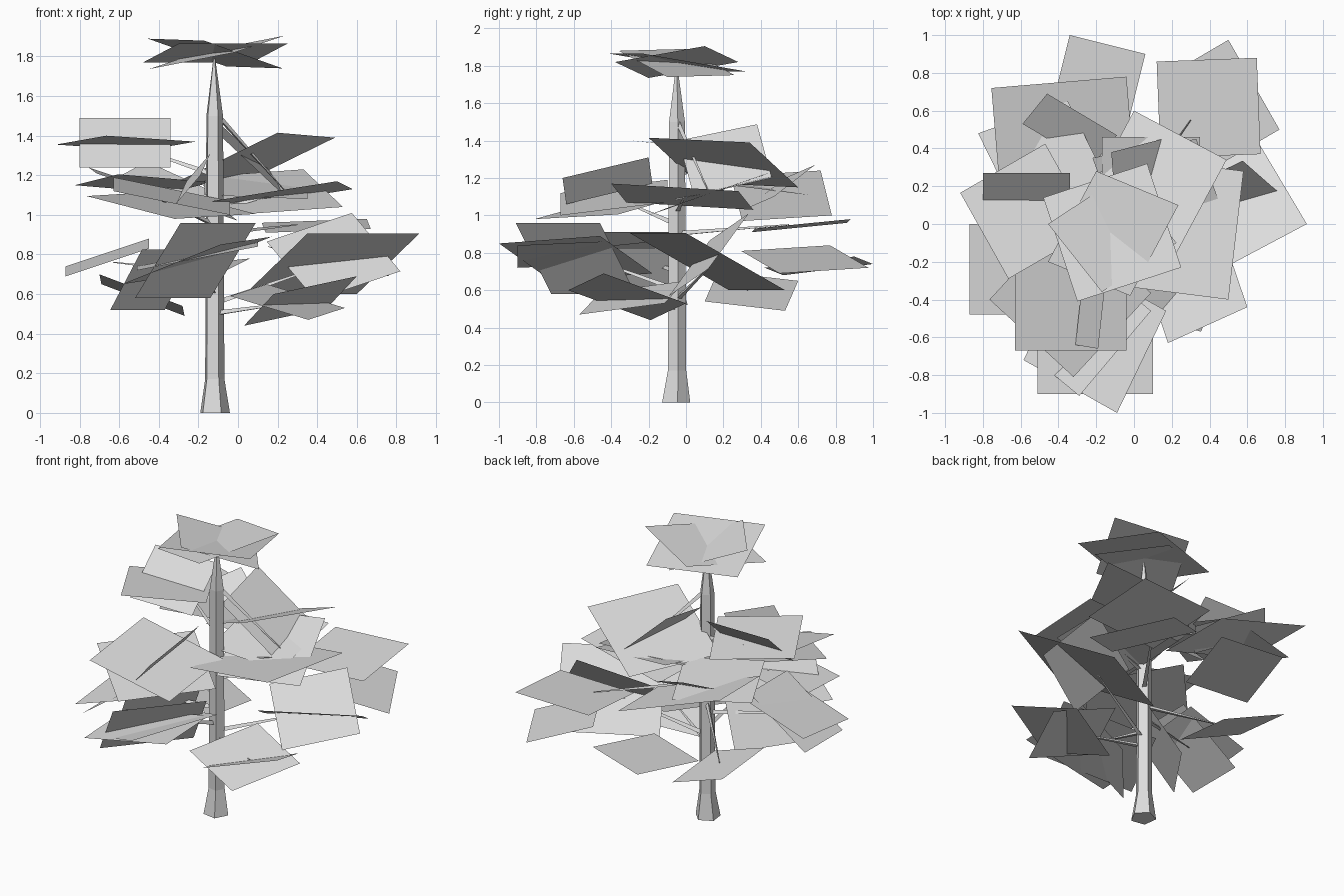
import bpy, bmesh, math
from mathutils import Vector

grey = bpy.data.materials.new("pale_grey")
grey.diffuse_color = (0.72, 0.72, 0.72, 1)


def make_object(name, bm):
    mesh = bpy.data.meshes.new(name)
    bm.to_mesh(mesh)
    bm.free()
    mesh.materials.append(grey)
    obj = bpy.data.objects.new(name, mesh)
    bpy.context.collection.objects.link(obj)
    return obj


def foliage(name, *cards):
    """Flat leaf cards, each given by three consecutive corners."""
    bm = bmesh.new()
    for corners in cards:
        a, b, c = (Vector(p) for p in corners)
        if (b - a).cross(c - b).z < 0:
            a, c = c, a
        bm.faces.new([bm.verts.new(p) for p in (a, b, c, a + c - b)])
    return make_object(name, bm)


def tube(name, rings, sides, turn=0.0):
    """Loft of horizontal rings (centre, radius)."""
    bm = bmesh.new()
    loops = []
    for (x, y, z), r in rings:
        loops.append([bm.verts.new((x + r * math.cos(turn + i * math.tau / sides),
                                    y + r * math.sin(turn + i * math.tau / sides), z))
                      for i in range(sides)])
    for low, high in zip(loops, loops[1:]):
        for i in range(sides):
            j = (i + 1) % sides
            bm.faces.new((low[i], low[j], high[j], high[i]))
    bm.faces.new(loops[0][::-1])
    bm.faces.new(loops[-1])
    return make_object(name, bm)


def branch(name, start, end, r=0.016):
    """Thin three-sided tapered limb."""
    bm = bmesh.new()
    a, b = Vector(start), Vector(end)
    bmesh.ops.create_cone(bm, segments=3, radius1=r, radius2=0.003,
                          depth=(b - a).length, cap_ends=True)
    turn = (b - a).to_track_quat('Z', 'Y')
    for v in bm.verts:
        v.co = turn @ v.co + (a + b) / 2
    return make_object(name, bm)


# Trunk with flared foot and pointed tip
tx, ty = -0.12, -0.05
tube("trunk", [((tx, -0.056, 0), 0.08), ((tx, ty, 0.17), 0.052), ((tx, ty, 1.5), 0.045),
               ((tx, ty, 1.79), 0.005)], 5, math.radians(8))

# Branches reaching into the foliage
for i, (z, end) in enumerate([
        (1.52, (0.23, 0.12, 1.13)), (1.2, (-0.55, 0.18, 1.35)),
        (1.02, (0.25, 0.0, 1.12)), (0.95, (-0.4, -0.35, 1.08)), (0.9, (0.3, 0.55, 0.95)),
        (0.6, (-0.2, -0.6, 0.8)), (0.55, (0.45, 0.15, 0.75)), (0.7, (-0.63, -0.23, 0.76)),
        (0.5, (0.3, -0.3, 0.56)), (0.78, (-0.48, 0.33, 0.6))]):
    branch("branch_%d" % (i + 1), (tx, ty, z), end)

# Crown at the tip
foliage("crown_foliage",
        ((-.48, .14, 1.77), (.07, .32, 1.77), (.25, -.23, 1.865)),
        ((-.455, -.2, 1.735), (-.2, .28, 1.82), (.235, .1, 1.905)),
        ((-.455, 0, 1.89), (-.17, -.36, 1.88), (.225, -.1, 1.74)))

# Upper tier
foliage("upper_foliage",
        ((-.8, .0, 1.24), (-.34, .0, 1.24), (-.34, .27, 1.49)),
        ((-.92, .165, 1.355), (-.47, .425, 1.325), (-.215, -.03, 1.37)),
        ((.2, -.2, 1.415), (.49, .34, 1.39), (0, .6, 1.15)),
        ((-.12, .38, 1.487), (-.09, -.04, 1.4), (.22, .04, 1.11)))

# Middle tier, left and right
foliage("middle_left_foliage",
        ((-.31, -.64, 1.06), (-.19, -.66, 1.2), (-.14, -.2, 1.31)),
        ((-.765, -.4, 1.095), (-.32, -.81, .98), (.09, -.365, 1.005)),
        ((-.825, .48, 1.15), (-.35, .65, 1.11), (-.13, .2, 1.165)),
        ((-.63, -.67, 1.12), (-.04, -.67, 1.0), (-.04, -.1, 1.07)),
        ((-.755, .72, 1.24), (-.04, .78, 1.0), (0, .3, .97)),
        ((-.59, .53, 1.2), (-.46, .69, 1.27), (-.09, .47, 1.1)))
foliage("middle_right_foliage",
        ((.5, -.4, 1.17), (.58, .28, 1.13), (-.05, .36, 1.03)),
        ((.33, .45, 1.23), (.53, -.1, 1.04), (-.02, -.2, 1.0)),
        ((-.17, -.06, 1.1), (.35, -.06, 1.08), (.35, .46, 1.2)),
        ((.12, .86, .96), (.65, .88, .98), (.67, .37, .93)))

# Lower tier, front cluster
foliage("lower_front_foliage",
        ((-.09, -1.0, .85), (.17, -.46, .89), (-.325, -.18, .69)),
        ((-.29, -.91, .96), (.09, -.46, .96), (-.14, -.27, .58)),
        ((-.485, -.5, .825), (-.21, -.1, .825), (-.37, .01, .52)),
        ((-.51, -.9, .72), (.1, -.9, .84), (.1, -.45, .86)))

# Lower tier, right clusters
foliage("lower_right_foliage",
        ((.35, -.3, .905), (.915, 0, .905), (.6, .53, .6)),
        ((.575, .335, 1.01), (.82, .12, .715), (.39, -.09, .57)),
        ((.15, .77, .84), (.5, .975, .72), (.77, .5, .69)),
        ((.18, -.63, .6), (.6, -.44, .69), (.45, 0, .53)),
        ((-.04, -.455, .59), (.355, -.57, .47), (.54, -.115, .53)))

# Lower tier, left cluster
foliage("lower_left_foliage",
        ((-.87, -.48, .69), (-.87, 0, .74), (-.45, 0, .88)),
        ((-.845, -.45, .62), (-.435, -.45, .91), (-.435, -.05, .91)))

# Lower tier, back cluster
foliage("lower_back_foliage",
        ((-.34, 1.0, .74), (.06, .9, .78), (-.06, .42, .72)),
        ((-.7, .17, .7), (-.28, .1, .54), (-.27, .53, .49)))
